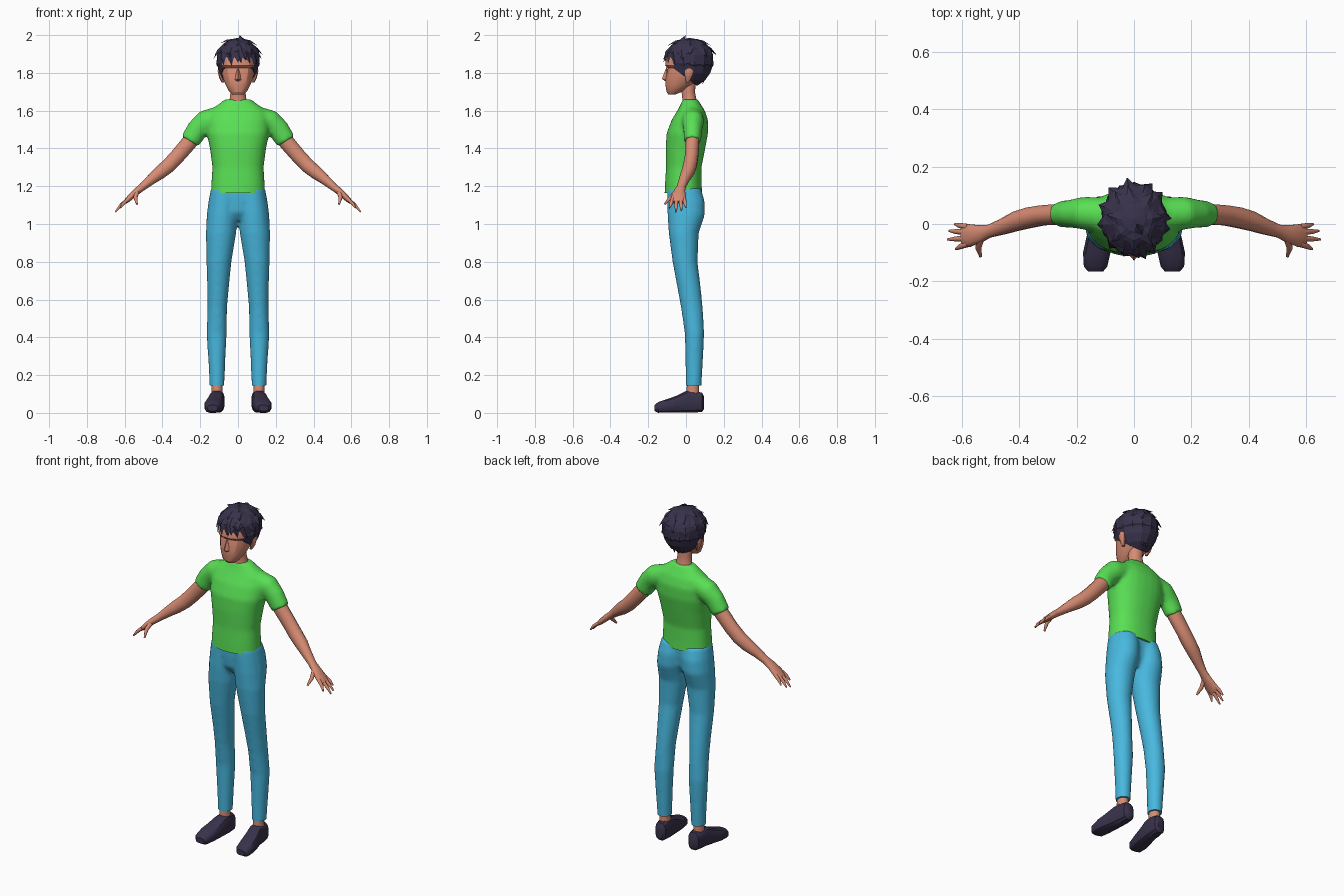
import bpy, bmesh, math, random
from mathutils import Vector as V

if "Cube" in bpy.data.objects:
    bpy.data.objects.remove(bpy.data.objects["Cube"])

random.seed(4)


def material(name, rgb):
    m = bpy.data.materials.new(name)
    m.diffuse_color = (*rgb, 1)
    m.use_nodes = True
    m.node_tree.nodes["Principled BSDF"].inputs["Base Color"].default_value = m.diffuse_color
    return m


SKIN = material("skin", (0.68, 0.26, 0.17))
GREEN = material("green_cloth", (0.1, 0.74, 0.09))
BLUE = material("blue_cloth", (0.065, 0.48, 0.74))
DARK = material("dark", (0.04, 0.032, 0.07))


def loft(bm, rings, n=16, k=2.0):
    """Closed skin over rings of (centre, half axis, half axis); k > 2 squares them."""
    rows = []
    for c, u, w in rings:
        row = []
        for i in range(n):
            a = 2 * math.pi * (i + 0.5) / n
            co, si = math.cos(a), math.sin(a)
            row.append(bm.verts.new(c + u * math.copysign(abs(co) ** (2 / k), co)
                                    + w * math.copysign(abs(si) ** (2 / k), si)))
        rows.append(row)
    for p, q in zip(rows, rows[1:]):
        for i in range(n):
            j = (i + 1) % n
            bm.faces.new((p[i], p[j], q[j], q[i]))
    bm.faces.new(rows[0][::-1])
    bm.faces.new(rows[-1])


def column(bm, rings, n=16, k=2.0):
    """Upright loft from (z, cx, rx, cy, ry)."""
    loft(bm, [(V((cx, cy, z)), V((rx, 0, 0)), V((0, ry, 0))) for z, cx, rx, cy, ry in rings], n, k)


def tube(bm, pts, n=12):
    """Loft along a path of (x, y, z, half width in y, half thickness)."""
    ps = [V(p[:3]) for p in pts]
    rings = []
    for i, p in enumerate(pts):
        t = (ps[min(i + 1, len(ps) - 1)] - ps[max(i - 1, 0)]).normalized()
        side = (V((0, 1, 0)) - t * t.y).normalized()
        rings.append((ps[i], side * p[3], t.cross(side) * p[4]))
    loft(bm, rings, n)


def mirror(bm):
    d = bmesh.ops.duplicate(bm, geom=bm.verts[:] + bm.edges[:] + bm.faces[:])
    for v in d["geom"]:
        if isinstance(v, bmesh.types.BMVert):
            v.co.x *= -1


def finish(bm, name, mat, smooth=40):
    bmesh.ops.recalc_face_normals(bm, faces=bm.faces[:])
    me = bpy.data.meshes.new(name)
    bm.to_mesh(me)
    bm.free()
    me.materials.append(mat)
    ob = bpy.data.objects.new(name, me)
    bpy.context.collection.objects.link(ob)
    bpy.ops.object.select_all(action='DESELECT')
    ob.select_set(True)
    bpy.context.view_layer.objects.active = ob
    if smooth:
        bpy.ops.object.shade_smooth_by_angle(angle=math.radians(smooth))
    return ob


def garment(bm, name, mat, hem):
    """Blend overlapping lofts into one cloth surface and cut a crisp hem."""
    ob = finish(bm, name, mat, 0)
    r = ob.modifiers.new("blend", 'REMESH')
    r.mode, r.voxel_size = 'VOXEL', 0.01
    s = ob.modifiers.new("soften", 'SMOOTH')
    s.factor, s.iterations = 0.5, 8
    for m in ("blend", "soften"):
        bpy.ops.object.modifier_apply(modifier=m)
    b = bmesh.new()
    b.from_mesh(ob.data)
    bmesh.ops.bisect_plane(b, geom=b.verts[:] + b.edges[:] + b.faces[:],
                           plane_co=(0, 0, hem), plane_no=(0, 0, -1), clear_outer=True)
    bmesh.ops.holes_fill(b, edges=[e for e in b.edges if e.is_boundary], sides=0)
    b.to_mesh(ob.data)
    b.free()
    if not ob.data.materials:
        ob.data.materials.append(mat)
    bpy.ops.object.shade_smooth_by_angle(angle=math.radians(50))


# Shirt: sleeves, then torso
bm = bmesh.new()
tube(bm, [(.09, .03, 1.565, .062, .062), (.175, .038, 1.54, .058, .063),
          (.215, .036, 1.50, .05, .058), (.256, .034, 1.437, .046, .053)], 16)
mirror(bm)
column(bm, [(1.13, 0, .145, -.014, .101), (1.22, 0, .141, -.014, .097), (1.3, 0, .136, -.012, .094),
            (1.4, 0, .149, -.003, .105), (1.48, 0, .166, .007, .11), (1.55, 0, .165, .02, .097),
            (1.6, 0, .15, .027, .073), (1.64, 0, .095, .025, .05), (1.66, 0, .07, .022, .042)], 24, 2.3)
garment(bm, "shirt", GREEN, 1.165)

# Trousers: legs, then pelvis
bm = bmesh.new()
column(bm, [(.11, .111, .038, .04, .041), (.25, .112, .044, .043, .046), (.42, .113, .054, .045, .052),
            (.55, .110, .052, .032, .058), (.65, .106, .057, .018, .062), (.8, .101, .067, -.005, .067),
            (.95, .090, .081, -.012, .08), (1.05, .083, .083, .001, .1), (1.12, .077, .08, 0, .1),
            (1.19, .07, .074, -.01, .09)], 16)
mirror(bm)
column(bm, [(1.02, 0, .06, -.008, .05), (1.06, 0, .11, -.012, .078), (1.12, 0, .125, -.012, .085),
            (1.19, 0, .13, -.012, .088)], 16)
garment(bm, "trousers", BLUE, .145)

# Ankles
bm = bmesh.new()
column(bm, [(.06, .111, .032, .038, .036), (.12, .111, .029, .036, .034), (.2, .111, .03, .04, .034)], 12)
mirror(bm)
finish(bm, "ankles", SKIN)

# Shoes: lofted from heel to toe (y, cx, rx, bottom, top)
bm = bmesh.new()
loft(bm, [(V((cx, y, (lo + hi) / 2)), V((rx, 0, 0)), V((0, 0, (hi - lo) / 2))) for y, cx, rx, lo, hi in
          [(.096, .107, .02, .02, .085), (.085, .108, .034, .004, .108), (.04, .11, .04, 0, .12),
           (0, .113, .041, 0, .117), (-.05, .122, .046, 0, .092), (-.1, .13, .049, 0, .074),
           (-.148, .134, .042, 0, .058), (-.166, .134, .027, .01, .042)]], 12, 2.8)
mirror(bm)
finish(bm, "shoes", DARK, 35)

# Arms with hands, fingers and thumb
bm = bmesh.new()
tube(bm, [(.2, .035, 1.51, .038, .042), (.26, .034, 1.43, .037, .043), (.32, .03, 1.36, .036, .041),
          (.365, .022, 1.312, .037, .04), (.41, .01, 1.275, .035, .037), (.46, -.01, 1.235, .028, .028),
          (.505, -.025, 1.197, .023, .021), (.537, -.034, 1.172, .031, .019),
          (.575, -.04, 1.137, .041, .016), (.598, -.041, 1.115, .036, .011)])
tips = [(-.07, .622, -.088, 1.085), (-.05, .65, -.054, 1.063), (-.029, .645, -.024, 1.07), (-.01, .625, 0, 1.088)]
for y, tx, ty, tz in tips:
    tube(bm, [(.58, y, 1.133, .011, .011), ((.58 + tx) / 2 + .006, (y + ty) / 2, (1.133 + tz) / 2, .0095, .009),
              (tx, ty, tz, .004, .004)], 8)
tube(bm, [(.535, -.05, 1.17, .014, .013), (.543, -.083, 1.14, .011, .011), (.535, -.113, 1.105, .005, .005)], 8)
mirror(bm)
finish(bm, "arms", SKIN, 50)

# Neck
bm = bmesh.new()
column(bm, [(1.62, 0, .058, .022, .045), (1.66, 0, .045, .018, .038), (1.7, 0, .04, .012, .036),
            (1.78, 0, .046, .012, .045)])
finish(bm, "neck", SKIN)

# Head: (z, half width, front y, back y), with an eye recess under the brow
bm = bmesh.new()
column(bm, [(z, 0, rx, (f + b) / 2, (b - f) / 2) for z, rx, f, b in
            [(1.686, .03, -.094, -.055), (1.70, .047, -.104, -.02), (1.735, .066, -.11, .035),
             (1.77, .08, -.109, .075), (1.80, .088, -.103, .1), (1.826, .092, -.097, .11),
             (1.84, .098, -.112, .112), (1.88, .1, -.106, .115), (1.93, .085, -.08, .095),
             (1.965, .04, -.03, .06)]], 16, 2.25)
finish(bm, "head", SKIN, 25)

# Nose
bm = bmesh.new()
for p in [(0, -.102, 1.835), (0, -.128, 1.768), (.02, -.104, 1.762), (-.02, -.104, 1.762),
          (0, -.108, 1.755), (0, -.08, 1.78)]:
    bm.verts.new(p)
bmesh.ops.convex_hull(bm, input=bm.verts[:])
finish(bm, "nose", SKIN, 0)

# Ears
bm = bmesh.new()
column(bm, [(1.75, .08, .008, .008, .008), (1.775, .09, .011, .012, .018),
            (1.81, .096, .013, .016, .024), (1.83, .096, .008, .016, .014)], 8)
mirror(bm)
finish(bm, "ears", SKIN)


# Hair: faceted cap plus kite-shaped locks
def on_hair(a, e, s=1.0):
    a, e = math.radians(a), math.radians(e)
    return V((.116 * s * math.cos(e) * math.sin(a), .018 - .128 * s * math.cos(e) * math.cos(a),
              1.875 + .11 * s * math.sin(e)))


def lock(bm, a, e0, e1, width, lift, sweep=8):
    em = e0 + (e1 - e0) * .5
    root, tip = on_hair(a, e0, .98), on_hair(a + sweep, e1, lift)
    left, right = on_hair(a - width, em, .99), on_hair(a + width, em, .99)
    ridge = on_hair(a, em, 1.05)
    r, l, g, c, t = [bm.verts.new(p) for p in (root, left, right, ridge, tip)]
    for f in ((r, l, c), (r, c, g), (l, t, c), (c, t, g), (r, g, l), (l, g, t)):
        bm.faces.new(f)


bm = bmesh.new()
bmesh.ops.create_uvsphere(bm, u_segments=14, v_segments=9, radius=1)
for v in bm.verts:
    v.co = V((v.co.x * .116, .018 + v.co.y * .128, 1.875 + v.co.z * (.11 if v.co.z > 0 else .15)))
cut = bmesh.ops.bisect_plane(bm, geom=bm.verts[:] + bm.edges[:] + bm.faces[:],
                             plane_co=(0, -.12, 1.865), plane_no=(0, -.6, -.8), clear_outer=True)
bmesh.ops.holes_fill(bm, edges=[e for e in bm.edges if e.is_boundary], sides=0)
for i in range(7):      # fringe
    lock(bm, -72 + i * 24, 50, random.uniform(-22, -10), 16, random.uniform(1.06, 1.12))
for i in range(12):     # middle row all round
    lock(bm, i * 30 + 10, 48, random.uniform(-8, 12), 17, random.uniform(1.08, 1.16), random.uniform(-12, 12))
for i in range(8):      # crown
    lock(bm, i * 45, 80, random.uniform(28, 45), 26, random.uniform(1.08, 1.15), random.uniform(-15, 15))
for i in range(9):      # lower sides and back
    a = 76 + i * 26
    lock(bm, a, 15, -48 if 76 < a < 284 else -40, 17, 1.06, random.uniform(-6, 6))
for a in (168, 190):    # nape
    lock(bm, a, -15, -66, 24, 1.36, 0)
lock(bm, 30, 55, 82, 28, 1.15, 0)
lock(bm, 190, 45, 8, 15, 1.15, 0)
finish(bm, "hair", DARK, 0)
